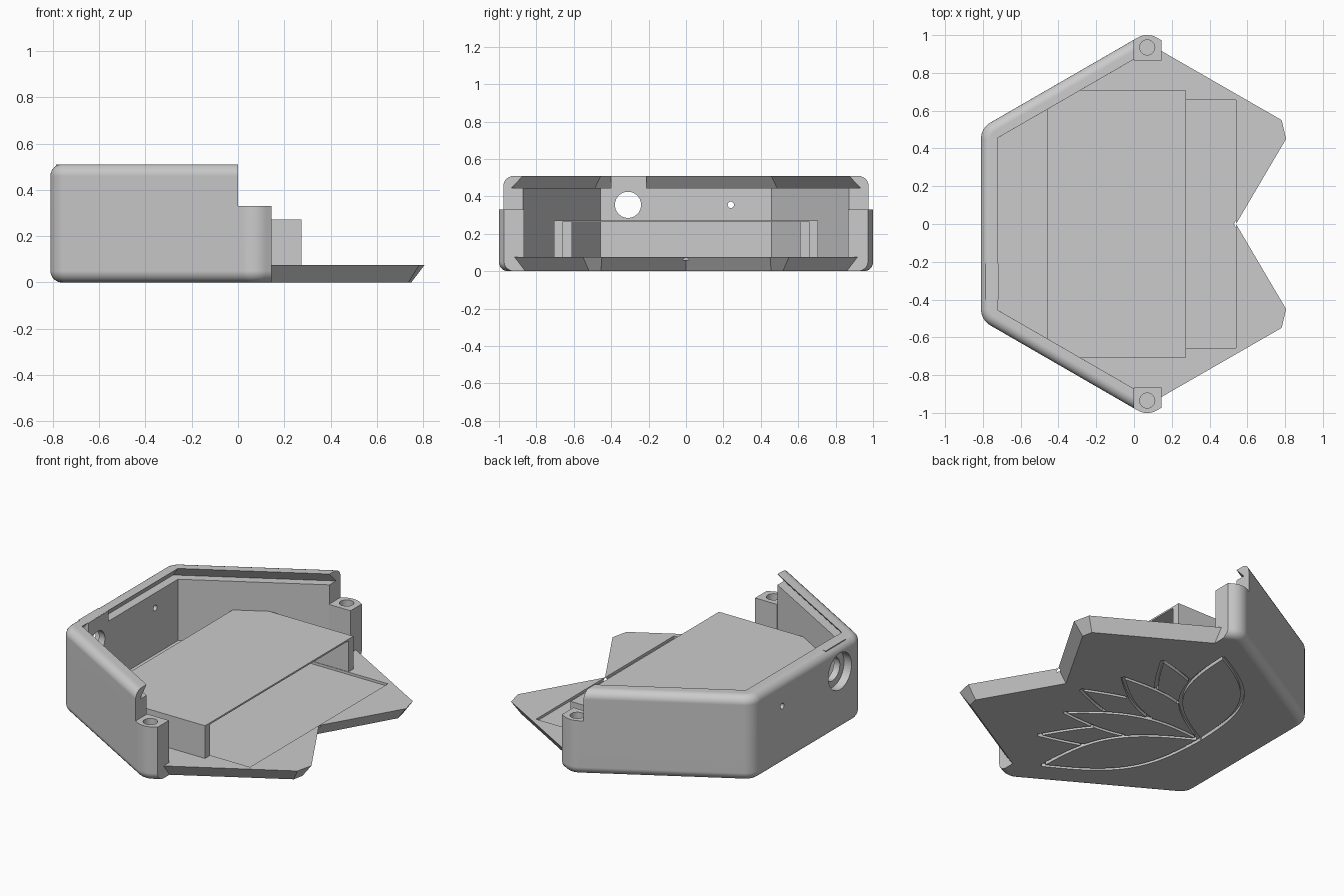
import bpy, bmesh, math
from mathutils import Vector

old = bpy.data.objects.get("Cube")
if old:
    bpy.data.objects.remove(old, do_unlink=True)

grey = bpy.data.materials.new("light grey plastic")
grey.use_nodes = True
COLOR = (0.6, 0.6, 0.6, 1)
grey.diffuse_color = COLOR
grey.node_tree.nodes["Principled BSDF"].inputs["Base Color"].default_value = COLOR

CX = 0.07          # hexagon centre in x
FLOOR = 0.075
TOP = 0.51


def loft(name, rings):
    """Solid through rings of equal point count, listed bottom to top."""
    bm = bmesh.new()
    loops = [[bm.verts.new(p) for p in ring] for ring in rings]
    n = len(loops[0])
    for a, b in zip(loops, loops[1:]):
        for i in range(n):
            j = (i + 1) % n
            bm.faces.new((a[i], a[j], b[j], b[i]))
    bm.faces.new(loops[0][::-1])
    bm.faces.new(loops[-1])
    bmesh.ops.recalc_face_normals(bm, faces=bm.faces)
    mesh = bpy.data.meshes.new(name)
    bm.to_mesh(mesh)
    bm.free()
    mesh.materials.append(grey)
    ob = bpy.data.objects.new(name, mesh)
    bpy.context.collection.objects.link(ob)
    return ob


def prism(name, pts, z0, z1):
    return loft(name, [[(x, y, z) for x, y in pts] for z in (z0, z1)])


def box(name, x0, x1, y0, y1, z0, z1):
    return prism(name, [(x0, y0), (x1, y0), (x1, y1), (x0, y1)], z0, z1)


def circle(r, n=40):
    return [(r * math.cos(2 * math.pi * i / n), r * math.sin(2 * math.pi * i / n)) for i in range(n)]


def hexagon(apothem, z, radius=0, steps=8):
    """Hexagon with points on +-y, optionally with rounded corners."""
    pts = []
    for k in range(6):
        mid = math.radians(30 + 60 * k)
        c = (apothem - radius) / math.cos(math.pi / 6)
        if not radius:
            pts.append((CX + c * math.cos(mid), c * math.sin(mid), z))
            continue
        for s in range(steps + 1):
            a = mid + math.radians(60 * s / steps - 30)
            pts.append((CX + c * math.cos(mid) + radius * math.cos(a),
                        c * math.sin(mid) + radius * math.sin(a), z))
    return pts


def boolean(ob, other, op='DIFFERENCE'):
    mod = ob.modifiers.new(op.lower(), 'BOOLEAN')
    mod.operation, mod.object, mod.solver = op, other, 'EXACT'
    bpy.context.view_layer.objects.active = ob
    bpy.ops.object.modifier_apply(modifier=mod.name)
    bpy.data.objects.remove(other, do_unlink=True)


def mirrored(half):
    """Close an outline given for +y by mirroring it to -y."""
    return half + [(x, -y) for x, y in reversed(half) if y > 0]


# Outer shell with filleted top and bottom edges
FILLET, CORNER = 0.05, 0.1
arc = [math.radians(90 * i / 6) for i in range(7)]
profile = [(FILLET * (1 - math.sin(a)), FILLET * (1 - math.cos(a))) for a in arc]
levels = [(ins, z) for ins, z in profile] + [(ins, TOP - z) for ins, z in reversed(profile)]
shell = loft("enclosure_shell", [hexagon(0.88 - ins, z, CORNER - ins) for ins, z in levels])

# Interior with a dovetail slot under the rim
cavity = loft("cavity", [hexagon(0.79, FLOOR), hexagon(0.79, 0.445),
                         hexagon(0.843, 0.445), hexagon(0.786, TOP + 0.005)])
boolean(cavity, box("clip", 0, 2, -2, 2, -1, 1))
boolean(shell, cavity)

# Remove the open half, leaving the two screw posts
boolean(shell, box("cut_right", 0.145, 2, -2, 2, -1, 1))
boolean(shell, box("cut_upper", 0, 2, -2, 2, 0.33, 1))
boolean(shell, box("cut_between", -0.005, 2, -0.865, 0.865, FLOOR, 1))
for side in (-1, 1):
    hole = [(CX + x, side * 0.935 + y) for x, y in circle(0.04)]
    boolean(shell, prism("screw_hole", hole, 0.1, 1))

# Notched base plate with undercut edges
upper = [(0.1, 0.942), (0.782, 0.55), (0.805, 0.45), (0.54, 0)]
lower = [(0.1, 0.885), (0.735, 0.518), (0.748, 0.455), (0.485, 0)]
plate = loft("base_plate", [[(x, y, z) for x, y in mirrored(half)]
                            for half, z in ((lower, 0), (upper, FLOOR))])
boolean(shell, plate, 'UNION')

# Filled rim section around the connector, then the wall holes
boolean(shell, box("connector_block", -0.785, -0.717, -0.4, -0.21, 0.42, 0.509), 'UNION')
for y, r, x0, x1 in ((-0.31, 0.07, -1, -0.6), (-0.31, 0.11, -1, -0.76), (0.24, 0.017, -1, -0.6)):
    ring = [(y + a, 0.355 + b) for a, b in circle(r)]
    boolean(shell, loft("wall_hole", [[(x, a, b) for a, b in ring] for x in (x0, x1)]))

# Shallow pocket in the floor
boolean(shell, box("pocket", -0.29, 0.54, -0.657, 0.657, FLOOR - 0.015, 0.2))

# Engraved flower on the underside: base point, tip and half width per petal
BASE = Vector((-0.47, 0))
petals = [(Vector((x, s * y)), w)
          for x, y, w in ((0.01, 0.77, 0.165), (0.29, 0.25, 0.11), (0.24, 0.53, 0.12))
          for s in (-1, 1)] + [(Vector((0.38, 0)), 0.12)]


def outline(tip, width, steps=24):
    axis = tip - BASE
    side = Vector((-axis.y, axis.x)).normalized() * width
    return [[BASE + axis * (i / steps) + side * s * math.sin(math.pi * i / steps)
             for i in range(steps + 1)] for s in (-1, 1)]


def covered(p, tip, width):
    axis = tip - BASE
    t = (p - BASE).dot(axis) / axis.length_squared
    off = abs(axis.x * (p.y - BASE.y) - axis.y * (p.x - BASE.x)) / axis.length
    return 0 < t < 1 and off < width * math.sin(math.pi * t) - 0.001


def engrave(run, half=0.01):
    left, right = [], []
    for i, p in enumerate(run):
        d = (run[min(i + 1, len(run) - 1)] - run[max(i - 1, 0)]).normalized()
        n = Vector((-d.y, d.x)) * half
        left.append(tuple(p + n))
        right.append(tuple(p - n))
    boolean(shell, prism("groove", left + right[::-1], -0.02, 0.02))


for k, (tip, width) in enumerate(petals):
    for line in outline(tip, width):
        run = []
        for p in line + [None]:
            if p is not None and not any(covered(p, *front) for front in petals[:k]):
                run.append(p)
                continue
            if len(run) > 2:
                engrave(run)
            run = []

# Battery bay: thin roof and side walls, open at both ends
bay = prism("battery_bay", mirrored([(0.275, 0.707), (-0.29, 0.707), (-0.46, 0.61)]),
            FLOOR - 0.01, 0.272)
boolean(bay, box("bay_space", -0.29, 1, -0.66, 0.66, 0, 0.262))
boolean(bay, box("bay_back", -1, 0, -0.609, 0.609, 0, 0.262))

# Smooth the fillets, keep the corners crisp
for ob in (shell, bay):
    bpy.ops.object.select_all(action='DESELECT')
    ob.select_set(True)
    bpy.context.view_layer.objects.active = ob
    bpy.ops.object.shade_smooth_by_angle(angle=math.radians(28))
    mod = ob.modifiers.new("weighted_normals", 'WEIGHTED_NORMAL')
    mod.keep_sharp = True
